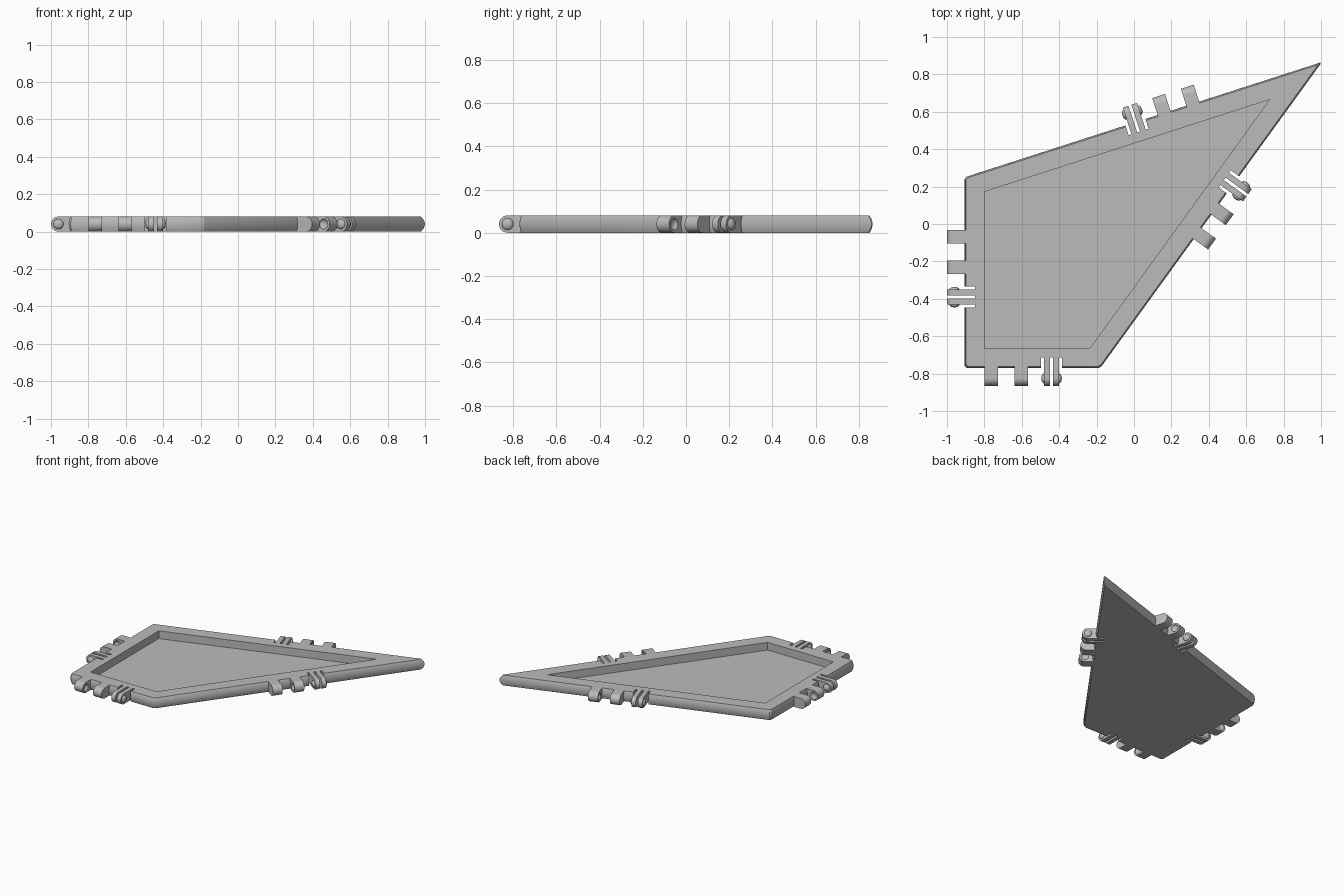
import bpy, bmesh, math
from mathutils import Vector, Matrix

old = bpy.data.objects.get("Cube")
if old:
    bpy.data.objects.remove(old, do_unlink=True)

grey = bpy.data.materials.new("plain grey")
grey.use_nodes = True
colour = (0.5, 0.5, 0.5, 1)
grey.diffuse_color = colour
grey.node_tree.nodes["Principled BSDF"].inputs["Base Color"].default_value = colour

HEIGHT, BULGE, R = 0.08, 0.008, 0.04
KITE = [Vector(p) for p in ((-0.905, -0.77), (-0.18, -0.77), (1.005, 0.866), (-0.905, 0.25))]
RECESS = [Vector(p) for p in ((-0.8, -0.663), (-0.235, -0.663), (0.725, 0.665), (-0.8, 0.172))]
MIDDLE = (0.303, 1.048, 0.887, 0.48)    # middle hinge position along each edge
SPACING = 0.161


def add_object(name, bm):
    bmesh.ops.recalc_face_normals(bm, faces=bm.faces)
    mesh = bpy.data.meshes.new(name)
    bm.to_mesh(mesh)
    bm.free()
    mesh.materials.append(grey)
    ob = bpy.data.objects.new(name, mesh)
    bpy.context.collection.objects.link(ob)
    return ob


def smooth(ob):
    bpy.ops.object.select_all(action='DESELECT')
    ob.select_set(True)
    bpy.context.view_layer.objects.active = ob
    bpy.ops.object.shade_smooth_by_angle(angle=math.radians(30))


def cut(ob, cutter):
    mod = ob.modifiers.new("cut", 'BOOLEAN')
    mod.operation, mod.solver, mod.object = 'DIFFERENCE', 'EXACT', cutter
    deps = bpy.context.evaluated_depsgraph_get()
    mesh = bpy.data.meshes.new_from_object(ob.evaluated_get(deps))
    ob.modifiers.clear()
    ob.data = mesh
    bpy.data.objects.remove(cutter, do_unlink=True)


def outline(inset):
    """Kite outline moved inward, with small cut corners."""
    pts = []
    for i, p in enumerate(KITE):
        a = (p - KITE[i - 1]).normalized()
        b = (KITE[(i + 1) % 4] - p).normalized()
        na, nb = Vector((-a.y, a.x)), Vector((-b.y, b.x))
        q = p + (na + nb) * inset / (1 + na.dot(nb))
        pts += [q - a * 0.01, q + b * 0.01]
    return pts


def edge_frame(i):
    """Local frame of an edge: x along it, y outward, z up."""
    p, q = KITE[i], KITE[(i + 1) % 4]
    d = (q - p).normalized()
    return Matrix(((d.x, d.y, 0, p.x), (d.y, -d.x, 0, p.y), (0, 0, 1, 0), (0, 0, 0, 1)))


def box(bm, lo, hi, frame):
    lo, hi = Vector(lo), Vector(hi)
    m = frame @ Matrix.Translation((lo + hi) / 2) @ Matrix.Diagonal((*(hi - lo), 1))
    bmesh.ops.create_cube(bm, size=1, matrix=m)


def lug(bm, x0, x1, frame):
    """Flat-topped tab with a half-round outer end."""
    prof = [(-0.02, 0), (-0.02, HEIGHT)]
    for k in range(17):
        a = math.pi / 2 - math.pi * k / 16
        prof.append((0.055 + R * math.cos(a), R + R * math.sin(a)))
    ends = [[bm.verts.new(frame @ Vector((x, y, z))) for y, z in prof] for x in (x0, x1)]
    for e in ends:
        bm.faces.new(e)
    for k in range(len(prof)):
        j = (k + 1) % len(prof)
        bm.faces.new((ends[0][k], ends[0][j], ends[1][j], ends[1][k]))


def button(bm, x, frame, radius=0.027, depth=0.015):
    m = frame @ Matrix.Translation((x, 0.055, R)) @ Matrix.Diagonal((depth, radius, radius, 1))
    m = m @ Matrix.Rotation(math.pi / 2, 4, 'Y')
    bmesh.ops.create_uvsphere(bm, u_segments=20, v_segments=10, radius=1, matrix=m)


# Panel: bulged rim, flat top and bottom, sunken floor
bm = bmesh.new()
rings = []
for k in range(9):
    t = k / 8
    rings.append([bm.verts.new((*p, HEIGHT * t)) for p in outline(BULGE * (2 * t - 1) ** 2)])
for a, b in zip(rings, rings[1:]):
    for k in range(8):
        j = (k + 1) % 8
        bm.faces.new((a[k], a[j], b[j], b[k]))
bm.faces.new(rings[0])
rim, floor = [[bm.verts.new((*p, z)) for p in RECESS] for z in (HEIGHT, 0.02)]
for k in range(4):
    j = (k + 1) % 4
    bm.faces.new((rings[-1][2 * k + 1], rings[-1][2 * j], rim[j], rim[k]))
    bm.faces.new((rings[-1][2 * k], rings[-1][2 * k + 1], rim[k]))
    bm.faces.new((rim[k], rim[j], floor[j], floor[k]))
bm.faces.new(floor)
panel = add_object("panel", bm)

# Slots that free the clip plates
bm = bmesh.new()
for i in range(4):
    frame = edge_frame(i)
    c = MIDDLE[i] + SPACING
    for off in (-0.048, 0, 0.048):
        box(bm, (c + off - 0.008, -0.055, -0.05), (c + off + 0.008, 0.05, HEIGHT + 0.05), frame)
cut(panel, add_object("slot_cutter", bm))
smooth(panel)

# Hinge parts on every edge
for i, side in enumerate(("front", "left", "back", "right")):
    frame = edge_frame(i)
    # two knuckles with dimples facing each other
    for label, s in (("outer", -1), ("middle", 0)):
        c = MIDDLE[i] + s * SPACING
        bm = bmesh.new()
        lug(bm, c - 0.036, c + 0.036, frame)
        knuckle = add_object(f"{side}_{label}_knuckle", bm)
        bm = bmesh.new()
        button(bm, c + (0.036 if s else -0.036), frame)
        cut(knuckle, add_object("dimple_cutter", bm))
        smooth(knuckle)
    # clip of two springy plates with a button on each outer face
    c = MIDDLE[i] + SPACING
    bm = bmesh.new()
    for s in (-1, 1):
        lug(bm, c + s * 0.008, c + s * 0.04, frame)
        button(bm, c + s * 0.04, frame)
    smooth(add_object(f"{side}_clip", bm))
